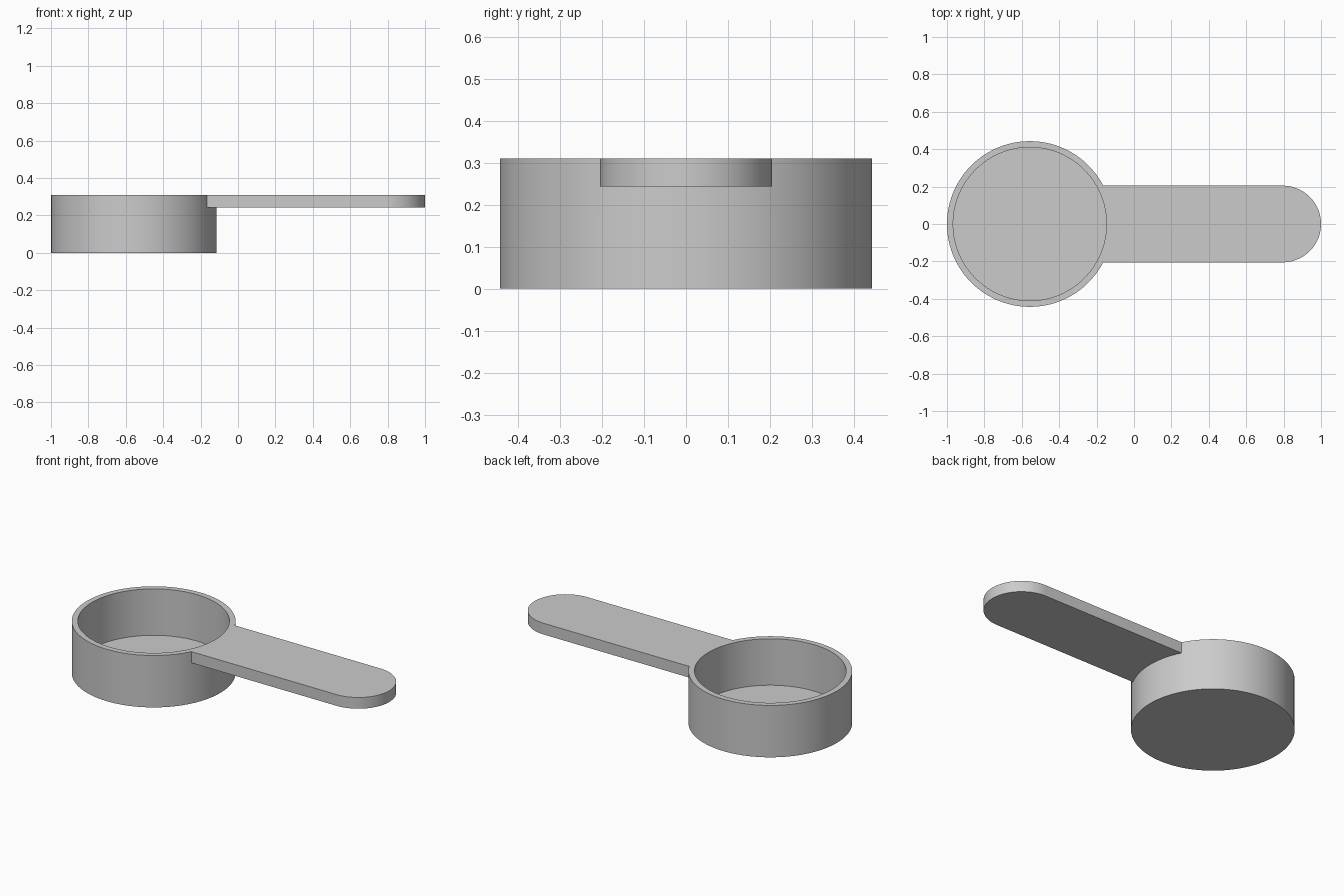
import bpy, bmesh, math

if "Cube" in bpy.data.objects:
    bpy.data.objects.remove(bpy.data.objects["Cube"], do_unlink=True)

CUP_X, OUTER, INNER = -0.557, 0.443, 0.41
HEIGHT, FLOOR = 0.31, 0.033
HANDLE_BOTTOM, HALF_WIDTH = 0.243, 0.205
SEGMENTS = 96

grey = bpy.data.materials.new("plain grey")
grey.use_nodes = True
grey.diffuse_color = (0.6, 0.6, 0.6, 1)
grey.node_tree.nodes["Principled BSDF"].inputs["Base Color"].default_value = (0.6, 0.6, 0.6, 1)


def arc(cx, radius, start, end, steps):
    """Points along an arc centred on (cx, 0)."""
    angles = [start + (end - start) * i / steps for i in range(steps + 1)]
    return [(cx + radius * math.cos(a), radius * math.sin(a)) for a in angles]


def make_object(name, bm):
    bmesh.ops.recalc_face_normals(bm, faces=bm.faces)
    mesh = bpy.data.meshes.new(name)
    bm.to_mesh(mesh)
    bm.free()
    mesh.materials.append(grey)
    obj = bpy.data.objects.new(name, mesh)
    bpy.context.collection.objects.link(obj)
    return obj


# Cup: rings joined from the underside, over the rim, down to the inner floor
bm = bmesh.new()
circle = arc(0, 1, 0, math.tau, SEGMENTS)[:-1]
rings = [[bm.verts.new((CUP_X + r * x, r * y, z)) for x, y in circle]
         for r, z in [(OUTER, 0), (OUTER, HEIGHT), (INNER, HEIGHT), (INNER, FLOOR)]]
for low, high in zip(rings, rings[1:]):
    for i in range(SEGMENTS):
        j = (i + 1) % SEGMENTS
        bm.faces.new((low[i], low[j], high[j], high[i]))
bm.faces.new(rings[0])
bm.faces.new(rings[-1])
scoop = make_object("scoop_cup_with_handle", bm)

# Handle: rounded tip, root curved to end inside the cup wall
bm = bmesh.new()
root_radius = (OUTER + INNER) / 2
spread = math.asin(HALF_WIDTH / root_radius)
outline = arc(1 - HALF_WIDTH, HALF_WIDTH, -math.pi / 2, math.pi / 2, 40)
outline += arc(CUP_X, root_radius, spread, -spread, 30)
base = bm.faces.new([bm.verts.new((x, y, HANDLE_BOTTOM)) for x, y in outline])
top = bmesh.ops.extrude_face_region(bm, geom=[base])
bmesh.ops.translate(bm, vec=(0, 0, HEIGHT - HANDLE_BOTTOM),
                    verts=[v for v in top["geom"] if isinstance(v, bmesh.types.BMVert)])
handle = make_object("handle", bm)

# Fuse the handle into the cup so the top is one flush surface
union = scoop.modifiers.new("join handle", 'BOOLEAN')
union.operation = 'UNION'
union.solver = 'EXACT'
union.object = handle
bpy.ops.object.select_all(action='DESELECT')
scoop.select_set(True)
bpy.context.view_layer.objects.active = scoop
bpy.ops.object.modifier_apply(modifier=union.name)
bpy.data.objects.remove(handle, do_unlink=True)
bpy.ops.object.shade_smooth_by_angle(angle=math.radians(30))
